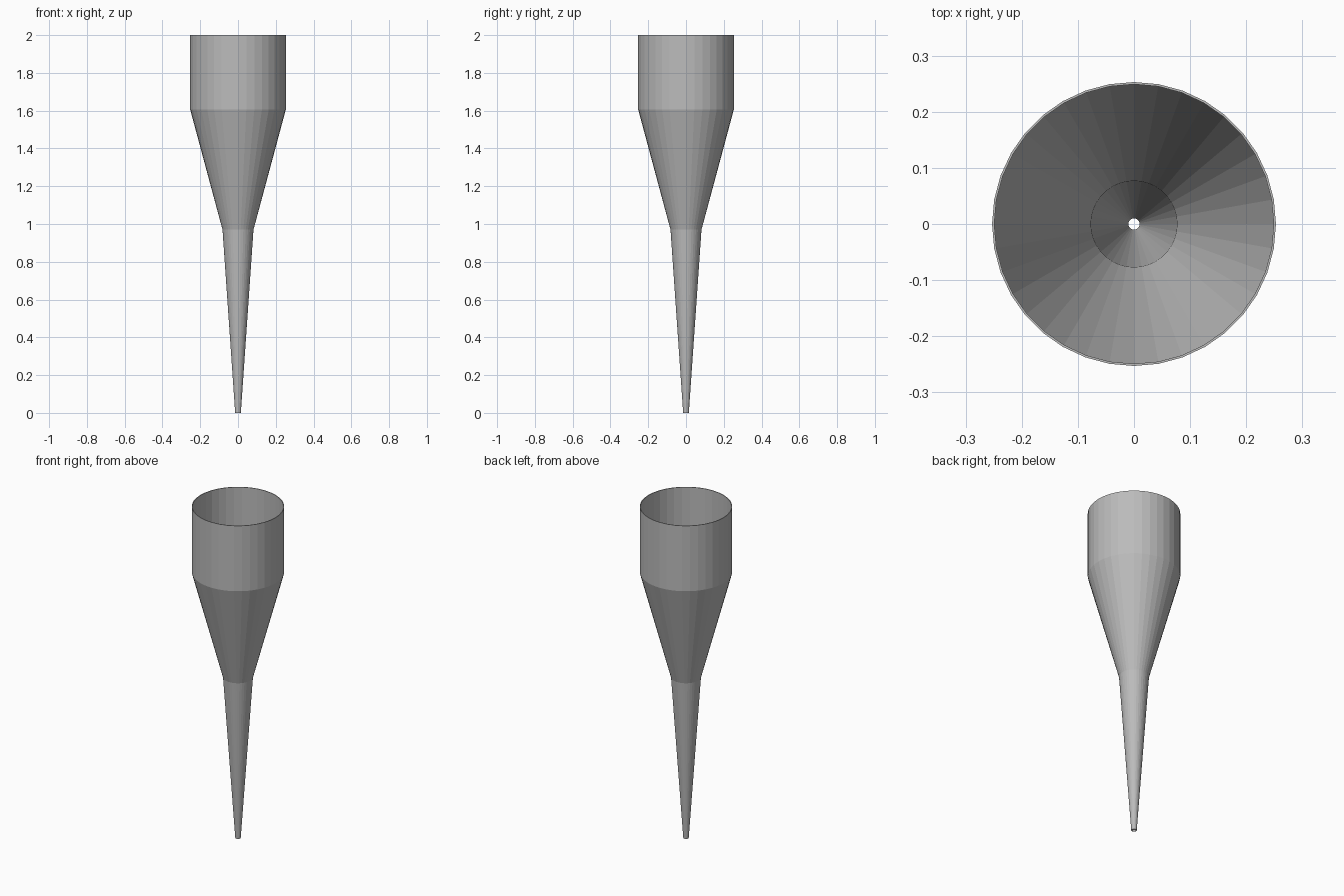
import bpy
import bmesh
from math import cos, sin, tau

cube = bpy.data.objects.get("Cube")
if cube:
    bpy.data.objects.remove(cube)

SIDES = 36

grey = bpy.data.materials.new("plain_grey")
grey.use_nodes = True
colour = (0.5, 0.5, 0.5, 1)
grey.diffuse_color = colour
grey.node_tree.nodes["Principled BSDF"].inputs["Base Color"].default_value = colour


def lathe(name, profile):
    """Revolve a closed (radius, height) loop about z."""
    bm = bmesh.new()
    rings = [[bm.verts.new((r * cos(tau * i / SIDES), r * sin(tau * i / SIDES), z))
              for i in range(SIDES)] for r, z in profile]
    for a, b in zip(rings, rings[1:] + rings[:1]):
        for i in range(SIDES):
            j = (i + 1) % SIDES
            bm.faces.new((a[i], a[j], b[j], b[i]))
    bmesh.ops.recalc_face_normals(bm, faces=bm.faces)
    mesh = bpy.data.meshes.new(name)
    bm.to_mesh(mesh)
    bm.free()
    mesh.materials.append(grey)
    obj = bpy.data.objects.new(name, mesh)
    bpy.context.collection.objects.link(obj)
    return obj


# Outer wall from tip to rim, then inner wall back down to the open tip
outer = [(0.015, 0), (0.082, 0.97), (0.253, 1.605), (0.253, 2)]
inner = [(0.249, 2), (0.249, 1.605), (0.077, 0.97), (0.01, 0)]
lathe("tapered_nozzle", outer + inner)
